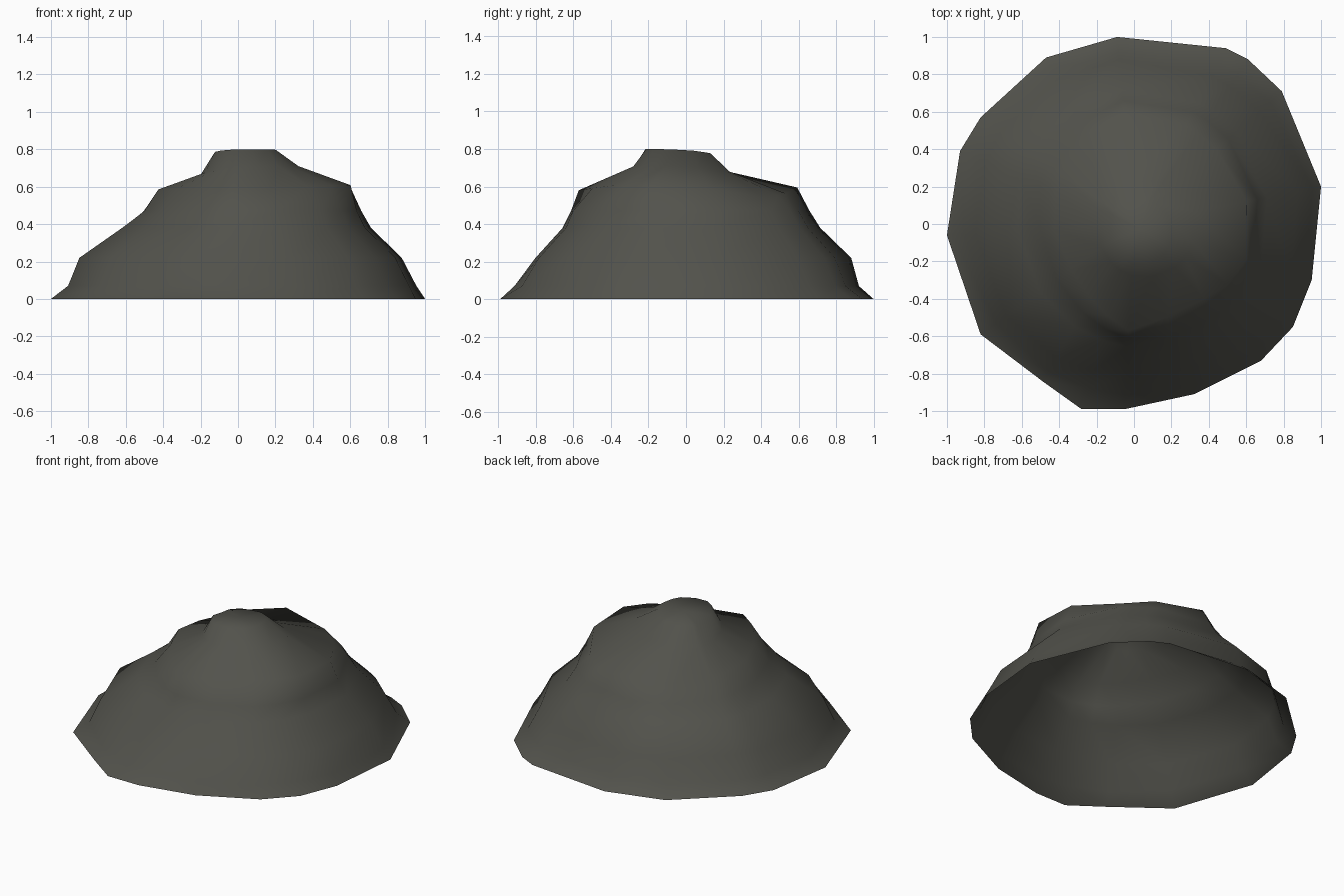
import bpy, bmesh, math

if "Cube" in bpy.data.objects:
    bpy.data.objects.remove(bpy.data.objects["Cube"])

# Ground outline of the mound (x, y), counter-clockwise
BASE = [(1.0, .2), (.79, .71), (.61, .88), (.49, .94), (-.09, 1.0), (-.47, .89),
        (-.82, .57), (-.93, .39), (-1.0, -.06), (-.82, -.59), (-.49, -.84),
        (-.28, -.99), (-.05, -.99), (.32, -.91), (.68, -.73), (.85, -.55), (.95, -.3)]

# Rings above it: heights and radii, each at evenly spaced angles from +x
RINGS = [
    ([.07], [.97, .98, .925, .92, .91, .91, .915, .94]),
    ([.22], [.89, .90, .885, .87, .85, .84, .80, .87]),
    ([.38], [.72, .74, .72, .70, .62, .62, .66, .70]),
    ([.47], [.67, .68, .67, .59, .50, .51, .62, .66]),
    # plateau rim, dipping at the back corners
    ([.61, .54, .60, .555, .585, .585, .58, .605],
     [.60, .63, .59, .60, .605, .56, .49, .45,
      .43, .41, .42, .48, .585, .52, .55, .64]),
    # foot and rim of the summit knob
    ([.71, .68, .68, .67, .66, .68, .705, .71], [.35, .28, .23, .22, .20, .22, .28, .32]),
    ([.795, .78, .77, .77, .77, .79, .80, .80], [.20, .16, .13, .13, .12, .16, .22, .23]),
]


def ring_value(values, angle):
    """Value round a ring at any angle, by linear interpolation."""
    n = len(values)
    t = (angle / math.tau * n) % n
    i = int(t)
    return values[i % n] + (values[(i + 1) % n] - values[i % n]) * (t - i)


bm = bmesh.new()
angles = [math.atan2(y, x) for x, y in BASE]
count = len(BASE)
loops = [[bm.verts.new((x, y, 0)) for x, y in BASE]]
for heights, radii in RINGS:
    loop = []
    for a in angles:
        r = ring_value(radii, a)
        loop.append(bm.verts.new((r * math.cos(a), r * math.sin(a), ring_value(heights, a))))
    loops.append(loop)

# Slopes between neighbouring rings, open underneath
for low, high in zip(loops, loops[1:]):
    for i in range(count):
        j = (i + 1) % count
        bm.faces.new((low[i], low[j], high[j], high[i]))

# Summit cap
top = bm.verts.new((.04, -.03, .793))
for i in range(count):
    bm.faces.new((loops[-1][i], loops[-1][(i + 1) % count], top))
for f in bm.faces:
    f.smooth = True

mesh = bpy.data.meshes.new("rock_mound")
bm.to_mesh(mesh)
bm.free()

# Single dark stone colour
stone = bpy.data.materials.new("dark grey stone")
stone.diffuse_color = (.085, .085, .072, 1)
stone.use_nodes = True
stone.node_tree.nodes["Principled BSDF"].inputs["Base Color"].default_value = stone.diffuse_color
mesh.materials.append(stone)
bpy.context.collection.objects.link(bpy.data.objects.new("rock_mound", mesh))
